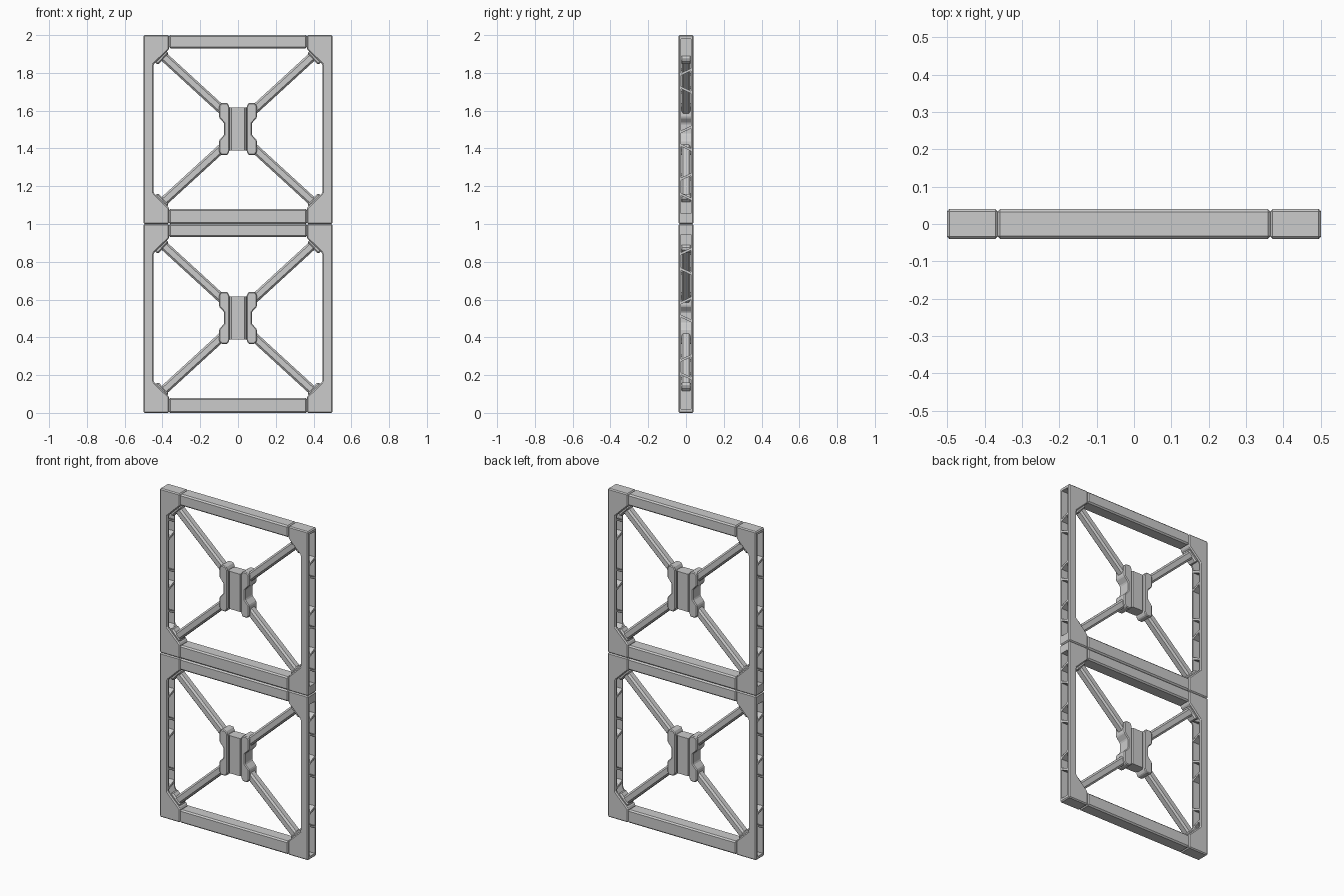
import bpy, bmesh, math
from mathutils import Vector, Matrix

if "Cube" in bpy.data.objects:
    bpy.data.objects.remove(bpy.data.objects["Cube"])


def add_prism(bm, pts, place, lo, hi):
    """Extrude a 2D outline from lo to hi; place(a, b, t) gives the 3D point."""
    a = [bm.verts.new(place(p, q, lo)) for p, q in pts]
    b = [bm.verts.new(place(p, q, hi)) for p, q in pts]
    n = len(pts)
    bm.faces.new(a)
    bm.faces.new(b[::-1])
    for i in range(n):
        j = (i + 1) % n
        bm.faces.new((a[i], b[i], b[j], a[j]))


def finish(name, bm, bevel=0.0):
    bmesh.ops.recalc_face_normals(bm, faces=bm.faces)
    if bevel:
        bmesh.ops.bevel(bm, geom=bm.edges[:], offset=bevel, segments=1,
                        profile=0.5, affect='EDGES', clamp_overlap=True)
    me = bpy.data.meshes.new(name)
    bm.to_mesh(me)
    bm.free()
    ob = bpy.data.objects.new(name, me)
    bpy.context.collection.objects.link(ob)
    return ob


def front_plate(name, pts, half_depth, bevel):
    bm = bmesh.new()
    add_prism(bm, pts, lambda x, z, t: (x, t, z), -half_depth, half_depth)
    return finish(name, bm, bevel)


def bar(name, p, q, width, depth, bevel):
    """Chamfered bar between two points in the front plane."""
    p, q = Vector((p[0], 0, p[1])), Vector((q[0], 0, q[1]))
    d = q - p
    ang = math.atan2(d.z, d.x)
    bm = bmesh.new()
    m = (Matrix.Translation((p + q) / 2) @ Matrix.Rotation(-ang, 4, 'Y')
         @ Matrix.Diagonal((d.length, depth, width, 1)))
    bmesh.ops.create_cube(bm, size=1, matrix=m)
    return finish(name, bm, bevel)


# heights and lean of the slanted rungs in the side slots (upper module)
RUNGS = [(0.055, 0), (0.145, -1), (0.25, 1), (0.405, -1), (0.50, 1),
         (0.71, -1), (0.805, 1), (0.98, 0)]


def side_slots(s, z0, flip):
    bm = bmesh.new()
    w, lean, gap = 0.026, 0.012, 0.007

    def height(rung, y, off):
        z = rung[0] + rung[1] * lean * y / w + (off if rung[1] else 0)
        return z0 + (1 - z if flip else z)

    for lo, hi in zip(RUNGS, RUNGS[1:]):
        pts = [(-w, height(lo, -w, gap)), (w, height(lo, w, gap)),
               (w, height(hi, w, -gap)), (-w, height(hi, -w, -gap))]
        add_prism(bm, pts, lambda y, z, t: (s * t, s * y, z), 0.435, 0.52)
    return finish("slot_cutter", bm)


def build_module(level, z0, flip):
    for s, side in ((-1, "left"), (1, "right")):
        # side post with its two corner gussets
        outline = [(0.5, 0), (0.365, 0), (0.365, 0.085), (0.447, 0.165),
                   (0.447, 0.845), (0.365, 0.925), (0.365, 1), (0.5, 1)]
        post = front_plate(f"{level}_{side}_post",
                           [(s * x, z0 + z) for x, z in outline], 0.04, 0.006)
        cutter = side_slots(s, z0, flip)
        mod = post.modifiers.new("slots", 'BOOLEAN')
        mod.operation, mod.solver, mod.object = 'DIFFERENCE', 'EXACT', cutter
        dg = bpy.context.evaluated_depsgraph_get()
        cut_mesh = bpy.data.meshes.new_from_object(post.evaluated_get(dg))
        post.modifiers.clear()
        post.data = cut_mesh
        bpy.data.objects.remove(cutter)

        # diagonal braces and the sockets on the gussets
        for v, end in ((-1, "lower"), (1, "upper")):
            c = z0 + 0.503
            zc = c + v * 0.378
            bar(f"{level}_{side}_{end}_brace", (s * 0.415, c + v * 0.403),
                (s * 0.06, c + v * 0.078), 0.048, 0.05, 0.01)
            bar(f"{level}_{side}_{end}_socket", (s * 0.425, zc + v * 0.019),
                (s * 0.395, zc - v * 0.009), 0.085, 0.06, 0.008)

        # notched clamp plate of the hub
        clamp = [(0.045, 0.117), (0.056, 0.138), (0.088, 0.138), (0.1, 0.122),
                 (0.1, 0.06), (0.073, 0.03)]
        half = [(s * x, z) for x, z in clamp]
        pts = half + [(x, -z) for x, z in half[::-1]]
        front_plate(f"{level}_{side}_hub_clamp",
                    [(x, z0 + 0.503 + z) for x, z in pts], 0.039, 0.005)

    # horizontal beams
    for end, a, b in (("bottom", 0, 0.08), ("top", 0.93, 1)):
        front_plate(f"{level}_{end}_beam",
                    [(-0.366, z0 + a), (0.366, z0 + a),
                     (0.366, z0 + b), (-0.366, z0 + b)], 0.04, 0.008)

    # hub core, chamfered along its upright corners
    bm = bmesh.new()
    core = [(-0.05, -0.015), (-0.035, -0.033), (0.035, -0.033), (0.05, -0.015),
            (0.05, 0.015), (0.035, 0.033), (-0.035, 0.033), (-0.05, 0.015)]
    add_prism(bm, core, lambda x, y, t: (x, y, t), z0 + 0.388, z0 + 0.617)
    finish(f"{level}_hub_core", bm)


build_module("lower", 0, True)
build_module("upper", 1, False)
